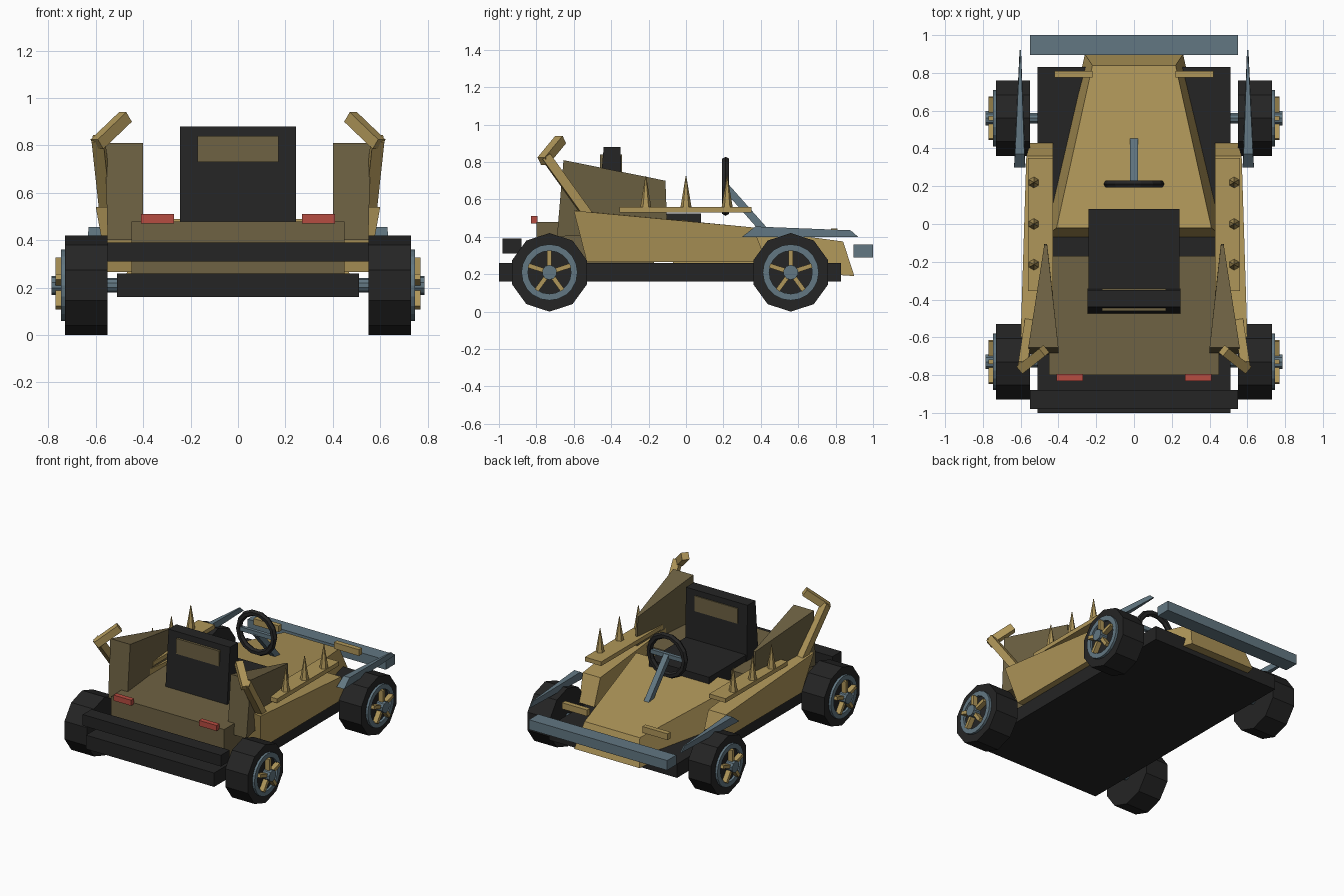
import bpy, bmesh, math
from mathutils import Vector

if "Cube" in bpy.data.objects:
    bpy.data.objects.remove(bpy.data.objects["Cube"])


def mat(name, col):
    m = bpy.data.materials.new(name)
    m.diffuse_color = (*col, 1)
    m.use_nodes = True
    m.node_tree.nodes["Principled BSDF"].inputs["Base Color"].default_value = m.diffuse_color
    return m


GOLD = mat("gold paint", (0.43, 0.305, 0.10))
OLIVE = mat("olive paint", (0.156, 0.122, 0.056))
DARK = mat("black rubber", (0.018, 0.018, 0.018))
STEEL = mat("blue grey steel", (0.122, 0.184, 0.223))
RED = mat("red lamp", (0.47, 0.072, 0.052))


def finish(name, bm, material, mirror):
    bmesh.ops.recalc_face_normals(bm, faces=bm.faces)
    me = bpy.data.meshes.new(name)
    bm.to_mesh(me)
    bm.free()
    me.materials.append(material)
    ob = bpy.data.objects.new(name, me)
    bpy.context.collection.objects.link(ob)
    if mirror:
        ob.modifiers.new("mirror", "MIRROR").use_mirror_merge = False
    return ob


def loft(name, rings, material, mirror=False, closed=False):
    """Skin a list of rings; cap the ends unless the loop is closed."""
    bm = bmesh.new()
    vs = [[bm.verts.new(p) for p in r] for r in rings]
    n = len(vs[0])
    pairs = list(zip(vs, vs[1:])) + ([(vs[-1], vs[0])] if closed else [])
    for a, b in pairs:
        for i in range(n):
            j = (i + 1) % n
            bm.faces.new((a[i], a[j], b[j], b[i]))
    if not closed:
        bm.faces.new(vs[0])
        bm.faces.new(vs[-1])
    return finish(name, bm, material, mirror)


def rect(x0, x1, y0, y1, z):
    return [(x0, y0, z), (x1, y0, z), (x1, y1, z), (x0, y1, z)]


def box(name, x0, x1, y0, y1, z0, z1, material, mirror=False):
    return loft(name, [rect(x0, x1, y0, y1, z0), rect(x0, x1, y0, y1, z1)], material, mirror)


def bar(name, a, b, w, h, material, mirror=False, up=(0, 0, 1)):
    a, b = Vector(a), Vector(b)
    d = (b - a).normalized()
    s = d.cross(Vector(up)).normalized() * w / 2
    t = s.cross(d).normalized() * h / 2
    return loft(name, [[p + s + t, p - s + t, p - s - t, p + s - t] for p in (a, b)],
                material, mirror)


def disc(x, r, y, z, n):
    return [(x, y + r * math.sin(math.tau * i / n), z + r * math.cos(math.tau * i / n))
            for i in range(n)]


# chassis and bumpers
box("chassis", -0.51, 0.51, -1.0, 0.83, 0.16, 0.26, DARK)
box("rear_bumper", -0.55, 0.55, -0.98, -0.88, 0.31, 0.39, DARK)
box("nose_bumper", -0.55, 0.55, 0.895, 1.0, 0.29, 0.36, STEEL)

# tapered hood
loft("hood", [
    [(-0.47, -0.07, 0.26), (0.47, -0.07, 0.26), (0.41, -0.02, 0.49), (-0.41, -0.02, 0.49)],
    [(-0.26, 0.90, 0.19), (0.26, 0.90, 0.19), (0.22, 0.84, 0.375), (-0.22, 0.84, 0.375)],
], GOLD)

# rear deck and tail lamps
box("rear_deck", -0.45, 0.45, -0.80, -0.17, 0.26, 0.48, OLIVE)
box("tail_lamp", 0.27, 0.41, -0.83, -0.795, 0.47, 0.51, RED, True)
box("headlamp", 0.22, 0.42, 0.775, 0.81, 0.40, 0.445, GOLD, True)

# side pods
loft("side_pod", [
    [(0.43, -0.53, 0.265), (0.55, -0.53, 0.265), (0.60, -0.60, 0.54), (0.43, -0.57, 0.54)],
    [(0.43, 0.43, 0.265), (0.55, 0.43, 0.265), (0.57, 0.36, 0.45), (0.43, 0.36, 0.45)],
], GOLD, True)

# spiked planks
box("spike_plank", 0.43, 0.56, -0.355, 0.35, 0.53, 0.56, GOLD, True)
for y in (-0.215, 0.0, 0.22):
    bm = bmesh.new()
    bmesh.ops.create_cone(bm, cap_ends=True, segments=6, radius1=0.03, radius2=0.002, depth=0.17)
    bmesh.ops.translate(bm, verts=bm.verts, vec=(0.53, y, 0.64))
    finish("spike", bm, GOLD, True)

# wedge fins
loft("rear_fin", [
    [(0.40, -0.69, 0.40), (0.55, -0.69, 0.40), (0.56, -0.655, 0.81), (0.40, -0.655, 0.81)],
    [(0.46, -0.10, 0.44), (0.475, -0.10, 0.44), (0.475, -0.11, 0.70), (0.46, -0.11, 0.70)],
], OLIVE, True)

# bent horns
bar("horn_base", (0.555, -0.52, 0.51), (0.59, -0.75, 0.83), 0.05, 0.05, GOLD, True)
bar("horn_tip", (0.595, -0.765, 0.805), (0.475, -0.67, 0.92), 0.05, 0.05, GOLD, True)

# front blades
loft("front_blade", [
    [(0.575, 0.30, 0.40), (0.635, 0.30, 0.40), (0.63, 0.37, 0.455), (0.58, 0.37, 0.455)],
    [(0.598, 0.92, 0.40), (0.606, 0.92, 0.40), (0.606, 0.88, 0.435), (0.598, 0.88, 0.435)],
], STEEL, True)

# seat
box("seat_cushion", -0.24, 0.24, -0.36, 0.08, 0.42, 0.525, DARK)
loft("seat_back", [rect(-0.245, 0.245, -0.475, -0.34, 0.47),
                   rect(-0.245, 0.245, -0.44, -0.35, 0.88)], DARK)
box("seat_back_panel", -0.17, 0.17, -0.46, -0.342, 0.73, 0.84, OLIVE)

# steering
bpy.ops.mesh.primitive_torus_add(major_segments=14, minor_segments=6, major_radius=0.14,
                                 minor_radius=0.022, location=(0, 0.212, 0.67),
                                 rotation=(math.pi / 2, 0, 0))
bpy.context.object.name = "steering_wheel"
bpy.context.object.data.materials.append(DARK)
box("steering_crossbar", -0.13, 0.13, 0.20, 0.225, 0.655, 0.685, STEEL)
bar("steering_column", (0, 0.21, 0.67), (0, 0.44, 0.41), 0.04, 0.04, STEEL)

# wheels
N, Z = 10, 0.21
for y in (-0.73, 0.56):
    loft("tire", [disc(0.55, 0.21, y, Z, N), disc(0.73, 0.21, y, Z, N)], DARK, True)
    loft("wheel_rim", [disc(x, r, y, Z, 20) for x, r in
                       ((0.72, 0.15), (0.747, 0.15), (0.747, 0.115), (0.72, 0.115))],
         STEEL, True, closed=True)
    loft("wheel_hub", [disc(0.72, 0.04, y, Z, N), disc(0.787, 0.04, y, Z, N)], STEEL, True)
    loft("axle", [disc(0.45, 0.03, y, Z, N), disc(0.56, 0.03, y, Z, N)], STEEL, True)
    for k in range(5):
        a = math.tau * k / 5
        s, c = math.sin(a), math.cos(a)
        bar("wheel_spoke", (0.752, y + 0.03 * s, Z + 0.03 * c),
            (0.752, y + 0.118 * s, Z + 0.118 * c), 0.024, 0.035, GOLD, True, up=(1, 0, 0))
